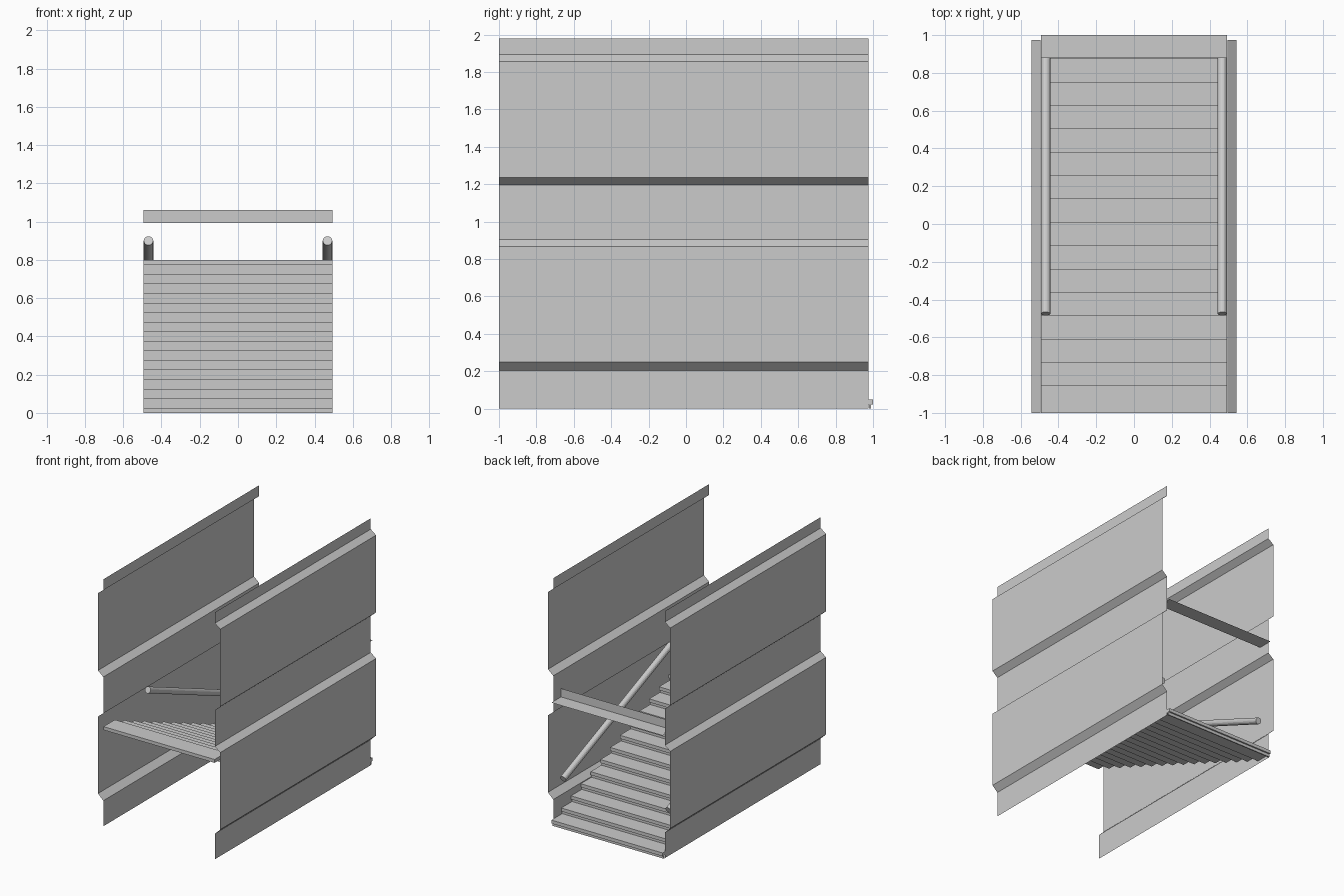
import bpy, bmesh
from mathutils import Vector

if "Cube" in bpy.data.objects:
    bpy.data.objects.remove(bpy.data.objects["Cube"])

HALF = 0.493            # half width of the stair
STEPS, RUN, RISE = 16, 0.1237, 0.05


def finish(bm, name):
    mesh = bpy.data.meshes.new(name)
    bm.to_mesh(mesh)
    bm.free()
    obj = bpy.data.objects.new(name, mesh)
    bpy.context.collection.objects.link(obj)
    return obj


def box(name, lo, hi):
    bm = bmesh.new()
    bmesh.ops.create_cube(bm, size=1)
    lo, hi = Vector(lo), Vector(hi)
    for v in bm.verts:
        v.co = (lo + hi) / 2 + v.co * (hi - lo)
    return finish(bm, name)


def sheet(name, a, b):
    """Thin sheet strip between two matching polylines."""
    bm = bmesh.new()
    va = [bm.verts.new(p) for p in a]
    vb = [bm.verts.new(p) for p in b]
    for i in range(len(a) - 1):
        bm.faces.new((va[i], vb[i], vb[i + 1], va[i + 1]))
    bmesh.ops.recalc_face_normals(bm, faces=bm.faces)
    return finish(bm, name)


# Folded side walls (offset from the stair, height)
IN, OUT = 0.495, 0.542
profile = [(IN, 0), (IN, 0.205), (OUT, 0.25), (OUT, 0.868), (IN, 0.905),
           (IN, 1.197), (OUT, 1.237), (OUT, 1.857), (IN, 1.893), (IN, 1.98)]
for side, s in (("left", -1), ("right", 1)):
    near = [(s * x, -1, z) for x, z in profile]
    far = [(s * x, 0.975, z) for x, z in profile]
    if s > 0:
        sheet(side + "_wall", near, far)
    else:
        sheet(side + "_wall", far, near)

# Stair treads with a small nosing over recessed risers
for i in range(STEPS):
    front, top = 1 - RUN * i, RISE * (i + 1)
    box(f"tread_{i + 1}", (-HALF, front - 0.145, top - 0.027), (HALF, front, top))
    box(f"riser_{i + 1}", (-HALF, front - 0.0213, top - RISE),
        (HALF, front - 0.012, top - 0.027))

# Angle beam across the lower end
angle = [(0.88, 1.06), (0.88, 0.992), (1.0, 0.992)]
sheet("cross_beam", [(-HALF, y, z) for y, z in angle], [(HALF, y, z) for y, z in angle])

# Sloping round handrails
upper, lower = Vector((0, -0.475, 0.9)), Vector((0, 0.89, 0.345))
direction = lower - upper
for side, s in (("left", -1), ("right", 1)):
    bm = bmesh.new()
    bmesh.ops.create_cone(bm, cap_ends=True, segments=16, radius1=0.025,
                          radius2=0.025, depth=direction.length)
    rail = finish(bm, side + "_handrail")
    rail.rotation_euler = direction.to_track_quat('Z', 'X').to_euler()
    rail.location = (upper + lower) / 2 + Vector((s * 0.468, 0, 0))
